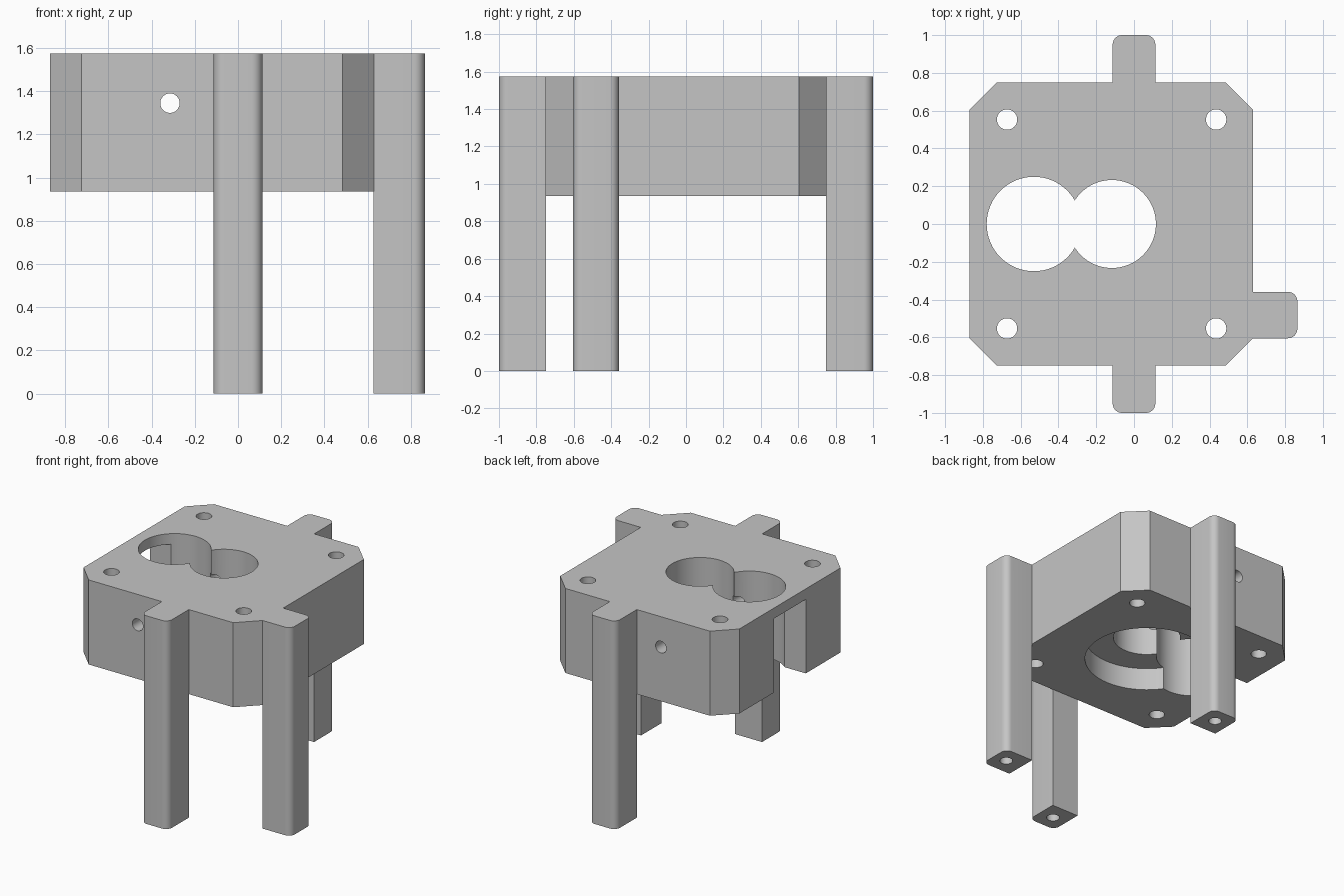
import bpy
import bmesh
from math import cos, sin, pi

if "Cube" in bpy.data.objects:
    bpy.data.objects.remove(bpy.data.objects["Cube"], do_unlink=True)

grey = bpy.data.materials.new("plain grey")
grey.use_nodes = True
color = (0.56, 0.56, 0.56, 1)
grey.diffuse_color = color
grey.node_tree.nodes["Principled BSDF"].inputs["Base Color"].default_value = color

BOTTOM, TOP = 0.935, 1.575
LEFT, RIGHT, DEPTH, CHAMFER = -0.87, 0.63, 0.75, 0.145


def prism(name, outline, z0, z1):
    """Extrude a counter-clockwise outline from z0 to z1."""
    bm = bmesh.new()
    face = bm.faces.new([bm.verts.new((x, y, z0)) for x, y in outline])
    moved = bmesh.ops.extrude_face_region(bm, geom=[face])["geom"]
    verts = [v for v in moved if isinstance(v, bmesh.types.BMVert)]
    bmesh.ops.translate(bm, verts=verts, vec=(0, 0, z1 - z0))
    bmesh.ops.recalc_face_normals(bm, faces=bm.faces)
    mesh = bpy.data.meshes.new(name)
    bm.to_mesh(mesh)
    bm.free()
    mesh.materials.append(grey)
    obj = bpy.data.objects.new(name, mesh)
    bpy.context.collection.objects.link(obj)
    return obj


def circle(x, y, r, n=64):
    return [(x + r * cos(2 * pi * i / n), y + r * sin(2 * pi * i / n)) for i in range(n)]


def rect(x0, x1, y0, y1):
    return [(x0, y0), (x1, y0), (x1, y1), (x0, y1)]


def leg_outline(cx, cy, turn, half, length, r=0.05, n=8):
    """Bar pointing outward along the turn angle, with two rounded outer corners."""
    pts = [(-0.002, -half)]
    for side, start in ((-1, -pi / 2), (1, 0)):
        for i in range(n + 1):
            a = start + i * pi / 2 / n
            pts.append((length - r + r * cos(a), side * (half - r) + r * sin(a)))
    pts.append((-0.002, half))
    c, s = cos(turn), sin(turn)
    return [(cx + u * c - v * s, cy + u * s + v * c) for u, v in pts]


def combine(target, tool, operation):
    bpy.context.view_layer.objects.active = target
    mod = target.modifiers.new(operation.lower(), "BOOLEAN")
    mod.operation, mod.solver, mod.object = operation, "EXACT", tool
    bpy.ops.object.modifier_apply(modifier=mod.name)
    mesh = tool.data
    bpy.data.objects.remove(tool, do_unlink=True)
    bpy.data.meshes.remove(mesh)


# Chamfered block
k = CHAMFER
block = prism("mounting_block", [
    (LEFT + k, -DEPTH), (RIGHT - k, -DEPTH), (RIGHT, k - DEPTH), (RIGHT, DEPTH - k),
    (RIGHT - k, DEPTH), (LEFT + k, DEPTH), (LEFT, DEPTH - k), (LEFT, k - DEPTH)], BOTTOM, TOP)

# Three legs, each with a blind screw hole in its foot
legs = [(0, DEPTH, pi / 2, 0.113, 0.25), (0, -DEPTH, -pi / 2, 0.113, 0.25),
        (RIGHT, -0.482, 0, 0.123, 0.235)]
for x, y, turn, half, length in legs:
    leg = prism("leg", leg_outline(x, y, turn, half, length), 0, TOP)
    hx, hy = x + 0.13 * cos(turn), y + 0.13 * sin(turn)
    combine(leg, prism("foot_hole", circle(hx, hy, 0.045, 32), -0.1, 0.3), "DIFFERENCE")
    combine(block, leg, "UNION")

# Vertical openings: two overlapping bores, round bottom recess, side slot
low, high = BOTTOM - 0.1, TOP + 0.1
openings = [
    (circle(-0.53, 0, 0.25), low, high),
    (circle(-0.117, 0, 0.233), low, high),
    (circle(-0.117, 0, 0.432), low, BOTTOM + 0.17),
    (rect(LEFT - 0.1, -0.53, -0.19, 0.19), low, TOP - 0.08),
]
# Corner screw holes
openings += [(circle(x, y, 0.054, 32), low, high)
             for x in (-0.672, 0.435) for y in (-0.553, 0.553)]
for outline, z0, z1 in openings:
    combine(block, prism("opening", outline, z0, z1), "DIFFERENCE")

# Cross hole running front to back
cross = prism("cross_hole", circle(-0.315, -1.345, 0.045, 32), -1, 1)
cross.rotation_euler.x = -pi / 2
bpy.context.view_layer.update()
combine(block, cross, "DIFFERENCE")

bpy.ops.object.select_all(action="DESELECT")
block.select_set(True)
bpy.context.view_layer.objects.active = block
bpy.ops.object.shade_smooth_by_angle()
